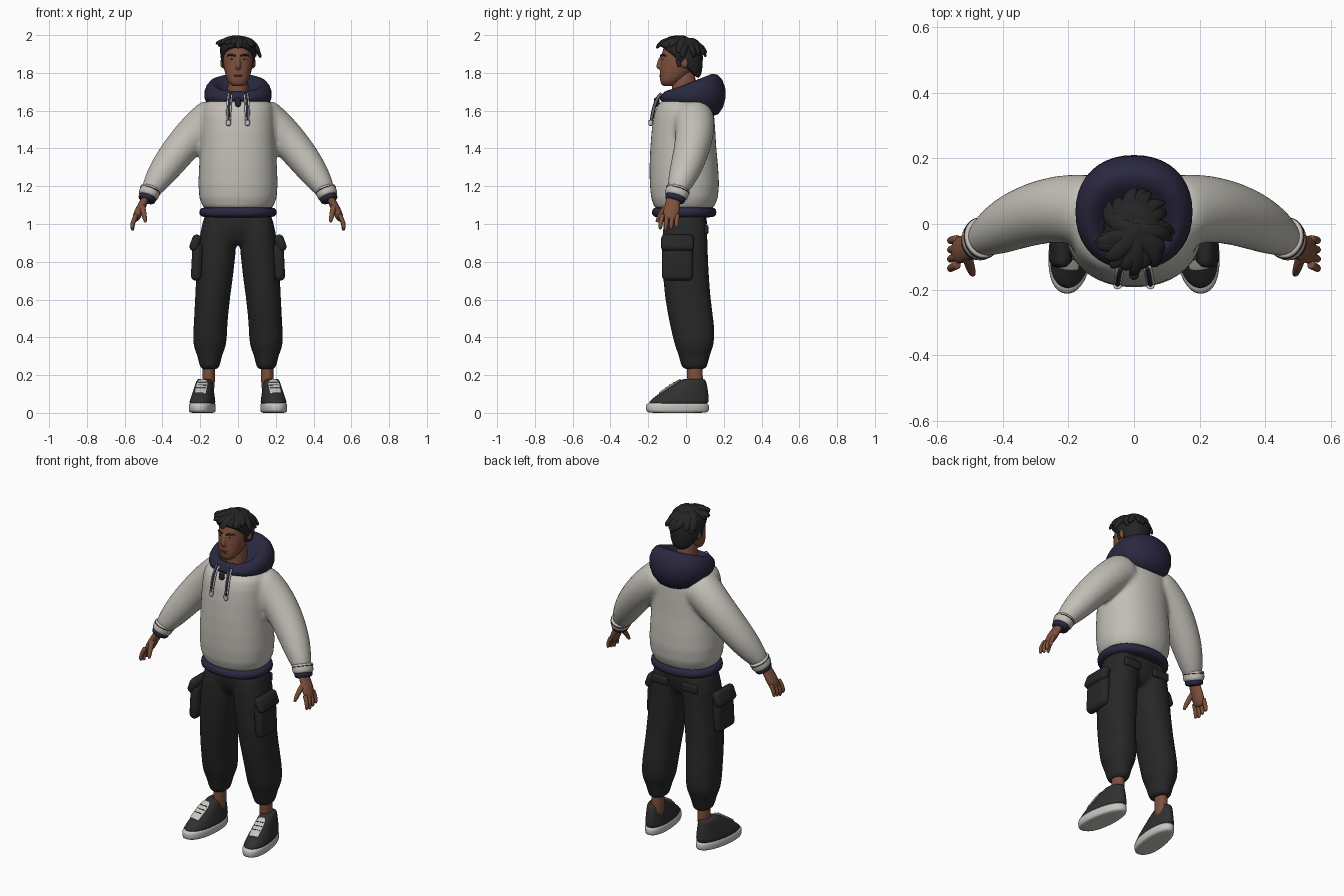
import bpy, bmesh, math, random
from mathutils import Vector, Matrix

random.seed(4)
cube = bpy.data.objects.get("Cube")
if cube:
    bpy.data.objects.remove(cube)


def material(name, red, green, blue):
    mat = bpy.data.materials.new(name)
    mat.use_nodes = True
    mat.diffuse_color = (red, green, blue, 1)
    shader = mat.node_tree.nodes["Principled BSDF"]
    shader.inputs["Base Color"].default_value = mat.diffuse_color
    return mat


CREAM = material("cream fleece", .54, .52, .47)
NAVY = material("navy rib", .023, .021, .05)
BLACK = material("black trousers", .02, .02, .02)
SKIN = material("brown skin", .21, .08, .045)
LIP = material("lip brown", .15, .05, .03)
HAIR = material("black hair", .018, .018, .019)
SHOE = material("charcoal canvas", .03, .03, .03)
WHITE = material("off white rubber", .56, .56, .53)

SIDES = 20
ACROSS = Vector((1, 0, 0))
DEEP = Vector((0, 1, 0))
UP = Vector((0, 0, 1))


def oval(power):
    """Unit superellipse starting at the front."""
    bend = lambda v: math.copysign(abs(v) ** (2 / power), v)
    turns = [math.tau * i / SIDES for i in range(SIDES)]
    return [(bend(math.sin(a)), -bend(math.cos(a))) for a in turns]


def ring(z, wide, front, back, slope=0, x=0):
    """Cross-section that rises toward the back by the slope."""
    middle, depth = (front + back) / 2, (back - front) / 2
    return [Vector((x + wide * u, middle + depth * v, z + slope * v)) for u, v in oval(2.2)]


def finish(name, bm, mat):
    mesh = bpy.data.meshes.new(name)
    bmesh.ops.recalc_face_normals(bm, faces=bm.faces)
    for face in bm.faces:
        face.smooth = True
    bm.to_mesh(mesh)
    bm.free()
    mesh.materials.append(mat)
    part = bpy.data.objects.new(name, mesh)
    bpy.context.collection.objects.link(part)
    return part


def loft(name, mat, rings, flip=1):
    """Skin the rings, cap both ends and smooth; a negative flip mirrors in x."""
    def inset(loop):
        middle = sum(loop, Vector()) / len(loop)
        return [middle.lerp(p, .6) for p in loop]
    rings = [inset(rings[0]), *rings, inset(rings[-1])]
    bm = bmesh.new()
    rows = [[bm.verts.new((p.x * flip, p.y, p.z)) for p in loop] for loop in rings]
    for low, high in zip(rows, rows[1:]):
        for i in range(SIDES):
            j = (i + 1) % SIDES
            bm.faces.new((low[i], low[j], high[j], high[i]))
    bm.faces.new(rows[0])
    bm.faces.new(rows[-1])
    part = finish(name, bm, mat)
    part.modifiers.new("smooth", 'SUBSURF').levels = 1
    return part


def limb(name, mat, start, bend, end, thick, wide, taper=1, side=DEEP, flip=1, steps=8):
    """Oval tube on a quadratic curve, wide along the side axis, drawn in at its end."""
    start, bend, end = Vector(start), Vector(bend), Vector(end)
    rings = []
    for i in range(steps + 1):
        t = i / steps
        centre = start.lerp(bend, t).lerp(bend.lerp(end, t), t)
        along = (bend - start).lerp(end - bend, t).normalized()
        v = (side - along * side.dot(along)).normalized()
        u = along.cross(v)
        size = (1 + (taper - 1) * t) * (1 - .4 * t ** steps)
        rings.append([centre + (u * a * thick + v * b * wide) * size for a, b in oval(2)])
    return loft(name, mat, rings, flip)


def stub(name, mat, start, end, thick, wide, **options):
    start, end = Vector(start), Vector(end)
    return limb(name, mat, start, (start + end) / 2, end, thick, wide, **options)


def placed(centre, size, tilt=0):
    return Matrix.Translation(centre) @ Matrix.Rotation(tilt, 4, 'Y') @ Matrix.Diagonal((*size, 1))


def ball(name, mat, centre, size):
    bm = bmesh.new()
    bmesh.ops.create_uvsphere(bm, u_segments=16, v_segments=10, radius=1,
                              matrix=placed(centre, size))
    return finish(name, bm, mat)


def box(name, mat, centre, size, tilt=0):
    """Soft-edged block."""
    bm = bmesh.new()
    bmesh.ops.create_cube(bm, size=1, matrix=placed(centre, size, tilt))
    bevel = finish(name, bm, mat).modifiers.new("round", 'BEVEL')
    bevel.width, bevel.segments = min(size) * .45, 3


def blend(name, parts, voxel):
    """Join overlapping parts into one soft skin."""
    bpy.ops.object.select_all(action='DESELECT')
    for part in parts:
        part.select_set(True)
    bpy.context.view_layer.objects.active = parts[0]
    bpy.ops.object.join()
    parts[0].name = name
    remesh = parts[0].modifiers.new("skin", 'REMESH')
    remesh.voxel_size, remesh.use_smooth_shade = voxel, True
    parts[0].modifiers.new("soften", 'SMOOTH').iterations = 6


# Jumper body and hem
jumper = [loft("jumper_body", CREAM, [
    ring(z=1.07, wide=.2, front=-.18, back=.16),
    ring(z=1.2, wide=.22, front=-.198, back=.187),
    ring(z=1.4, wide=.2, front=-.195, back=.16),
    ring(z=1.6, wide=.2, front=-.175, back=.155),
    ring(z=1.65, wide=.18, front=-.14, back=.13),
    ring(z=1.67, wide=.1, front=-.09, back=.1)])]
loft("jumper_hem", NAVY, [ring(z=z, wide=.207, front=-.182, back=.163) for z in (1.035, 1.06, 1.09)])

# Hood lying round the neck, low at the front and full at the back
loft("hood", NAVY, [
    ring(z=1.6, wide=.15, front=-.13, back=.175, slope=-.04),
    ring(z=1.67, wide=.19, front=-.15, back=.225),
    ring(z=1.735, wide=.175, front=-.12, back=.2, slope=.04),
    ring(z=1.765, wide=.13, front=-.1, back=.14, slope=.05),
    ring(z=1.7, wide=.09, front=-.07, back=.08, slope=.04)])
box("neck_toggle", BLACK, (0, -.155, 1.645), (.03, .03, .05))

# Trouser seat
trousers = [loft("trouser_seat", BLACK, [
    ring(z=1.06, wide=.18, front=-.13, back=.12),
    ring(z=.95, wide=.18, front=-.12, back=.11),
    ring(z=.89, wide=.1, front=-.08, back=.08)])]

# Head, neck and face
stub("neck", SKIN, (0, -.01, 1.6), (0, -.01, 1.82), .056, .065)
head = [loft("head", SKIN, [
    ring(z=1.73, wide=.03, front=-.125, back=-.07),
    ring(z=1.75, wide=.055, front=-.14, back=-.03),
    ring(z=1.8, wide=.072, front=-.14, back=.03),
    ring(z=1.87, wide=.082, front=-.135, back=.07),
    ring(z=1.94, wide=.08, front=-.125, back=.08),
    ring(z=1.98, wide=.05, front=-.08, back=.05)]),
    limb("nose", SKIN, (0, -.13, 1.885), (0, -.14, 1.86), (0, -.146, 1.82),
         thick=.01, wide=.01, taper=1.7, side=ACROSS)]
ball("upper_lip", LIP, (0, -.133, 1.789), (.024, .008, .004))
ball("lower_lip", LIP, (0, -.133, 1.781), (.02, .009, .005))

# Hair cap, then overlapping locks swirled out from the crown
loft("hair_cap", HAIR, [
    ring(z=1.85, wide=.08, front=-.12, back=.07, slope=-.09),
    ring(z=1.87, wide=.094, front=-.14, back=.088, slope=-.07),
    ring(z=1.92, wide=.096, front=-.143, back=.093, slope=-.03),
    ring(z=1.965, wide=.085, front=-.13, back=.085, slope=-.01),
    ring(z=1.985, wide=.05, front=-.08, back=.05)])
crown = Vector((0, -.025, 1.98))
LOCKS = 22
for i in range(LOCKS):
    angle = math.tau * i / LOCKS + random.uniform(-.2, .2)
    out = Vector((math.sin(angle), -1.2 * math.cos(angle), 0))
    swirl = out.cross(UP)
    drop = random.uniform(.02, .05) + (.05 if out.y > 0 else 0)
    limb("hair_lock", HAIR, crown - out * .02, crown + out * .09 + UP * random.uniform(-.02, .01),
         crown + out * random.uniform(.09, .11) + swirl * random.uniform(.02, .05) - UP * drop,
         thick=.018, wide=.03, taper=.6, side=swirl)

for flip, side in ((1, "left_"), (-1, "right_")):
    # Eyes, brows, ears and sideburns
    ball(side + "eye", WHITE, (.033 * flip, -.12, 1.873), (.012, .008, .004))
    ball(side + "iris", HAIR, (.033 * flip, -.125, 1.873), (.006, .004, .005))
    limb(side + "brow", HAIR, (.012, -.134, 1.89), (.04, -.134, 1.9), (.058, -.107, 1.89),
         thick=.004, wide=.005, side=UP, flip=flip)
    head.append(ball(side + "ear", SKIN, (.083 * flip, -.005, 1.853), (.012, .018, .03)))
    stub(side + "sideburn", HAIR, (.078, -.04, 1.91), (.076, -.035, 1.83), .01, .02,
         taper=.6, flip=flip)

    # Flat pale drawstring edged with navy cord
    tip = Vector((.05, -.187, 1.52))
    for part, mat, thick, wide in (("string", WHITE, .006, .014), ("cord", NAVY, .01, .008)):
        limb(side + part, mat, (.04, -.13, 1.69), (.05, -.17, 1.66), tip, thick=thick, wide=wide,
             side=ACROSS, flip=flip)
    stub(side + "cord_tip", WHITE, tip + UP * .03, tip, .012, .013, side=ACROSS, flip=flip)

    # Sleeve, cuff and wrist rib
    jumper.append(limb(side + "sleeve", CREAM, (.12, .035, 1.57), (.28, .08, 1.47), (.475, -.055, 1.16),
                       thick=.11, wide=.114, taper=.72, flip=flip))
    wrist = Vector((.46, -.04, 1.19))
    forward = Vector((.3, -.25, -.8)).normalized()
    for part, mat, begin, stop, size in (("cuff", CREAM, 0, .06, .056), ("cuff_seam", BLACK, .012, .018, .058),
                                         ("wrist_rib", NAVY, .04, .08, .048)):
        stub(side + part, mat, wrist + forward * begin, wrist + forward * stop,
             size, size * 1.15, flip=flip)

    # Hand with four fingers and a thumb
    limb(side + "palm", SKIN, (.48, -.065, 1.15), (.51, -.07, 1.1), (.545, -.086, 1.02),
         thick=.02, wide=.036, taper=1.3, flip=flip)
    for finger in range(4):
        y = -.124 + .026 * finger
        limb(side + "finger", SKIN, (.537, y, 1.05), (.565, y * 1.1, 1),
             (.557, y * 1.1, .965 + .008 * abs(finger - 1)), thick=.013, wide=.013, taper=.8, flip=flip)
    limb(side + "thumb", SKIN, (.51, -.09, 1.1), (.5, -.13, 1.07), (.49, -.155, 1.01),
         thick=.017, wide=.017, taper=.7, side=ACROSS, flip=flip)

    # Baggy trouser leg gathered at the ankle, with pockets
    trousers.append(loft(side + "trouser_leg", BLACK, [
        ring(z=1.06, x=.095, wide=.09, front=-.12, back=.115),
        ring(z=.85, x=.112, wide=.107, front=-.135, back=.115),
        ring(z=.6, x=.136, wide=.092, front=-.115, back=.13),
        ring(z=.45, x=.147, wide=.09, front=-.083, back=.156),
        ring(z=.35, x=.15, wide=.092, front=-.06, back=.15),
        ring(z=.31, x=.15, wide=.064, front=-.04, back=.125),
        ring(z=.23, x=.15, wide=.054, front=-.025, back=.115)], flip))
    box(side + "pocket", BLACK, (.218 * flip, -.045, .8), (.055, .165, .2), -.05 * flip)
    box(side + "pocket_flap", BLACK, (.225 * flip, -.045, .9), (.05, .175, .09), -.35 * flip)
    box(side + "back_pocket_flap", BLACK, (.1 * flip, .108, .97), (.11, .02, .05))
    stub(side + "ankle", SKIN, (.155, .045, .28), (.155, .05, .1), .033, .042, flip=flip)

    # Shoe, turned slightly outward and wider toward the toe
    turn = Matrix.Translation((.175, .05, 0)) @ Matrix.Rotation(.13, 4, 'Z')

    def shoe(part, mat, rings):
        shaped = [[turn @ Vector((p.x * (.97 - p.y / 2), p.y, p.z)) for p in loop] for loop in rings]
        loft(side + part, mat, shaped, flip)

    shoe("sole", WHITE, [ring(z=z, wide=.064 + grow / 2, front=-.26 - grow, back=.068 + grow)
                         for z, grow in ((0, 0), (.015, .007), (.04, .007), (.055, 0))])
    shoe("shoe_upper", SHOE, [ring(z=.045 + .135 * t, wide=.068 - .027 * t,
                                   front=-.265 + .195 * t ** 1.2, back=.074 - .02 * t * t)
                              for t in (0, .2, .4, .6, .8, 1)])
    toe, throat = Vector((0, -.19, .103)), Vector((0, -.08, .176))
    stub(side + "tongue", WHITE, turn @ toe, turn @ throat, .008, .032, side=ACROSS, flip=flip)
    for t in (.3, .5, .7):
        eyelet = toe.lerp(throat, t) + UP * .008
        stub(side + "lace", SHOE, turn @ (eyelet - ACROSS * .026), turn @ (eyelet + ACROSS * .026),
             .002, .003, flip=flip)

blend("jumper", jumper, .012)
blend("trousers", trousers, .012)
blend("head", head, .006)
